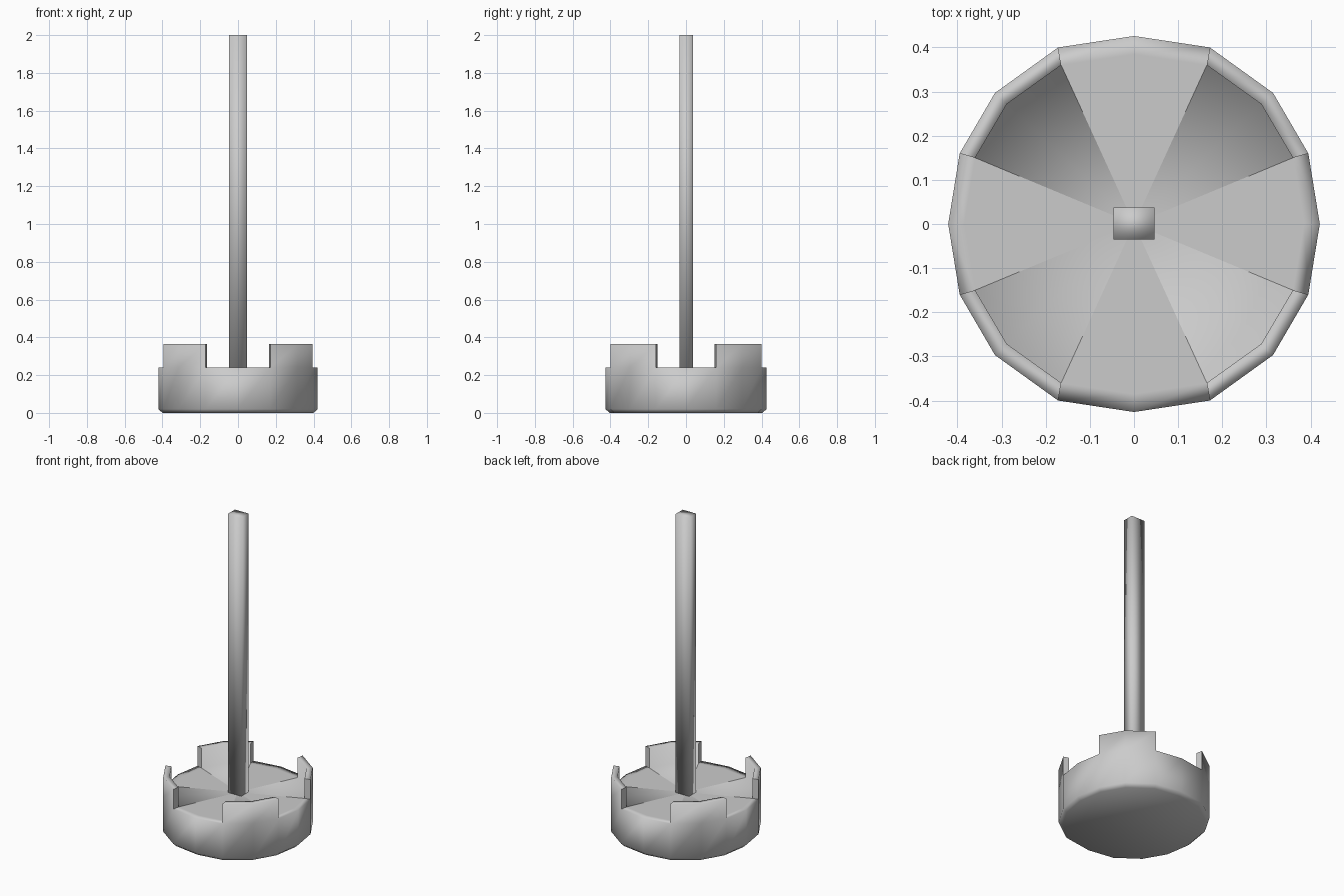
import bpy, bmesh

cube = bpy.data.objects.get("Cube")
if cube:
    bpy.data.objects.remove(cube)

FLOOR, TOP = 0.24, 0.365

grey = bpy.data.materials.new("light grey")
grey.use_nodes = True
grey.diffuse_color = (0.6, 0.6, 0.6, 1)
grey.node_tree.nodes["Principled BSDF"].inputs["Base Color"].default_value = (0.6, 0.6, 0.6, 1)


def finish(name, bm):
    bmesh.ops.recalc_face_normals(bm, faces=bm.faces)
    for face in bm.faces:
        face.smooth = True
    mesh = bpy.data.meshes.new(name)
    bm.to_mesh(mesh)
    bm.free()
    mesh.materials.append(grey)
    obj = bpy.data.objects.new(name, mesh)
    bpy.context.collection.objects.link(obj)
    return obj


def mirror_round(quarter):
    """Turn a quarter outline into a full loop by mirroring it in x and y."""
    half = quarter + [(-x, y) for x, y in quarter[-2::-1]]
    return half + [(x, -y) for x, y in half[-2:0:-1]]


outline = mirror_round([(0.421, 0), (0.395, 0.16), (0.315, 0.297), (0.172, 0.4), (0, 0.426)])
inside = mirror_round([(0.385, 0), (0.36, 0.15), (0.288, 0.272), (0.165, 0.36), (0, 0.385)])
count = len(outline)

# Base: sixteen-sided tub with a solid floor and four raised wall sections
bm = bmesh.new()


def ring(points, z, scale=1):
    return [bm.verts.new((x * scale, y * scale, z)) for x, y in points]


bottom = ring(outline, 0, 0.95)
lower = ring(outline, 0.02)
rim = ring(outline, FLOOR)
floor = ring(inside, FLOOR)
wall_out = ring(outline, TOP)
wall_in = ring(inside, TOP)
centre = bm.verts.new((0, 0, FLOOR))

bm.faces.new(bottom)
for i in range(count):
    j = (i + 1) % count
    loops = [bottom, lower, rim]
    if i % 4 in (1, 2):
        loops += [wall_out, wall_in]
    loops.append(floor)
    for a, b in zip(loops, loops[1:]):
        bm.faces.new((a[i], a[j], b[j], b[i]))
    bm.faces.new((floor[i], floor[j], centre))

# Wall ends, with crisp edges between the raised and open sections
for i in range(count):
    if i % 4 in (1, 3):
        cap = bm.faces.new((rim[i], wall_out[i], wall_in[i], floor[i]))
        for edge in cap.edges:
            edge.smooth = False
        bm.edges.get((floor[i], centre)).smooth = False
bmesh.ops.delete(bm, geom=[v for v in bm.verts if not v.link_faces], context='VERTS')
finish("base", bm)

# Rod: tall rectangular post standing in the middle of the floor
bm = bmesh.new()
bmesh.ops.create_cube(bm, size=1)
bmesh.ops.scale(bm, verts=bm.verts, vec=(0.094, 0.072, 2 - FLOOR))
bmesh.ops.translate(bm, verts=bm.verts, vec=(0, 0.001, 1 + FLOOR / 2))
finish("rod", bm)
